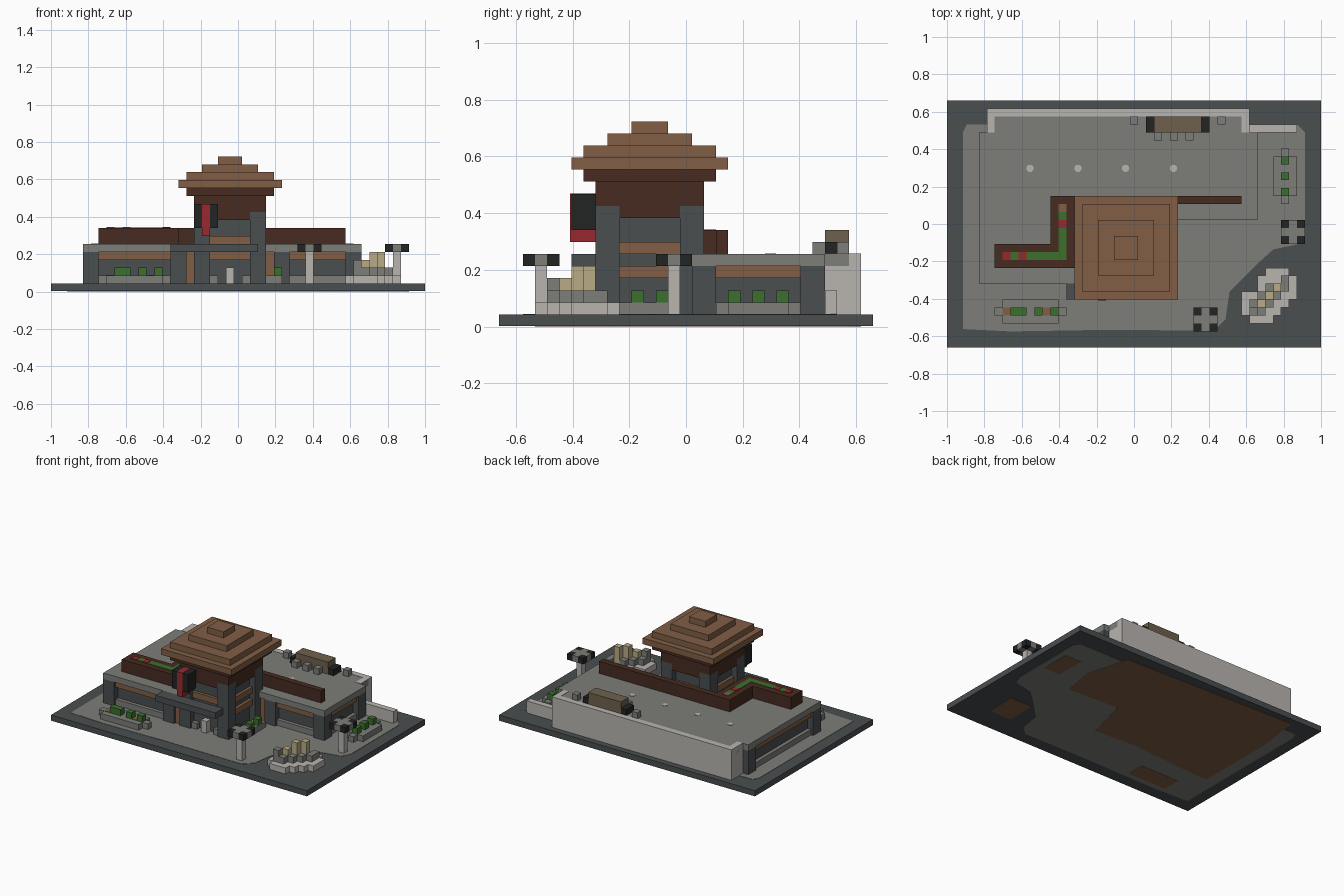
import bpy
import bmesh
import math

old = bpy.data.objects.get("Cube")
if old:
    bpy.data.objects.remove(old, do_unlink=True)

V = 2 / 47                      # block size
OX, OY = -1.0, -31 * V / 2      # grid corner


def material(name, hexa):
    """Flat colour from an sRGB hex string."""
    srgb = [int(hexa[i:i + 2], 16) / 255 for i in (0, 2, 4)]
    lin = [c / 12.92 if c < 0.04 else ((c + 0.055) / 1.055) ** 2.4 for c in srgb]
    m = bpy.data.materials.new(name)
    m.use_nodes = True
    m.diffuse_color = (*lin, 1)
    m.node_tree.nodes["Principled BSDF"].inputs["Base Color"].default_value = (*lin, 1)
    return m


DARK = material("dark stone", "4a4e50")
GREY = material("mid grey stone", "7d7e79")
PALE = material("pale stone", "b9b5b0")
WOOD = material("dark wood", "472b21")
BROWN = material("warm brown", "815e45")
BLACK = material("black", "222323")
RED = material("red", "98292f")
GREEN = material("leaf green", "3b702c")
SAND = material("sand", "b9ab86")
OLIVE = material("olive brown", "6e614c")


def finish(name, bm, mat):
    me = bpy.data.meshes.new(name)
    bm.normal_update()
    bm.to_mesh(me)
    bm.free()
    me.materials.append(mat)
    ob = bpy.data.objects.new(name, me)
    bpy.context.collection.objects.link(ob)
    return ob


def blocks(name, mat, *boxes):
    """Boxes given as grid ranges: x0, x1, y0, y1, z0, z1."""
    bm = bmesh.new()
    for x0, x1, y0, y1, z0, z1 in boxes:
        cube = bmesh.ops.create_cube(bm, size=1)["verts"]
        bmesh.ops.scale(bm, vec=((x1 - x0) * V, (y1 - y0) * V, (z1 - z0) * V), verts=cube)
        bmesh.ops.translate(bm, verts=cube, vec=(
            OX + (x0 + x1) / 2 * V, OY + (y0 + y1) / 2 * V, (z0 + z1) / 2 * V))
    return finish(name, bm, mat)


def cells(name, mat, spots, z0, z1):
    return blocks(name, mat, *[(x, x + 1, y, y + 1, z0, z1) for x, y in spots])


def plate(name, mat, outline, z0, z1):
    """Thin slab from an outline on the grid."""
    bm = bmesh.new()
    face = bm.faces.new([bm.verts.new((OX + x * V, OY + y * V, z0 * V)) for x, y in outline])
    top = bmesh.ops.extrude_face_region(bm, geom=[face])["geom"]
    bmesh.ops.translate(bm, vec=(0, 0, (z1 - z0) * V),
                        verts=[g for g in top if isinstance(g, bmesh.types.BMVert)])
    bmesh.ops.recalc_face_normals(bm, faces=bm.faces)
    return finish(name, bm, mat)


# Ground slab, paving and the inlays on its underside
blocks("ground_slab", DARK, (0, 47, 0, 31, 0.06, 1))
paving = [(2, 2.3), (8, 2), (20, 2.2), (33.5, 2.1), (35, 3.5), (35.5, 7), (39, 10.5),
          (41, 12.3), (44.3, 13), (45, 14.5), (45, 27), (44, 28), (2.5, 28), (2, 27)]
plate("paving", GREY, paving, 1, 1.05)
plate("underside_paving", GREY, paving, 0.03, 0.1)
plate("underside_soil", BROWN, [(4, 9), (9, 9.3), (19, 10), (26, 9.5), (28, 17), (37, 16.5),
                                (38, 22), (36, 29), (5, 30), (4, 23)], 0, 0.1)
blocks("underside_beds", BROWN, (7, 14, 3, 6, 0, 0.1), (41, 44, 19, 24, 0, 0.1),
       (38, 42, 4, 9, 0, 0.1))

# Wings: recessed walls, pillars, lintels, sills and roof
blocks("wing_walls", DARK, (5, 18, 9, 27, 1, 5), (18, 27, 17, 27, 1, 5),
       (27, 38, 17, 27, 1, 5), (6, 37, 27, 29, 1, 5))
blocks("wing_pillars", DARK, *[(x, x + 2, y, y + 2, 1, 5) for x, y in (
    (4, 8), (15, 8), (4, 25), (28, 16), (37, 16), (37, 25))])
windows = [(6, 15, 8.4, 9), (4.4, 5, 10, 25), (30, 37, 16.4, 17), (38, 38.6, 18, 25)]
blocks("window_lintels", BROWN, *[(*w, 4, 5) for w in windows])
blocks("window_sills", GREY, *[(*w, 1, 2) for w in windows])
blocks("brown_posts", BROWN, (17, 18, 8.4, 9, 1, 5), (27, 28, 16.4, 17, 1, 5))
blocks("wing_roof", GREY, (4, 18, 8, 16, 5, 6), (4, 39, 16, 27, 5, 6), (5, 38, 27, 29, 5, 6))

# Rear wall with returns and the low side wall
blocks("rear_wall", PALE, (5, 38, 29, 30, 1, 6.05), (5, 6, 27, 29, 1, 6.05),
       (37, 38, 27, 29, 1, 6.05))
blocks("low_wall", PALE, (38, 44, 27, 28, 1, 3))

# Tower
blocks("tower_core", DARK, (19, 26, 9, 16, 1, 9))
blocks("tower_pillars", DARK, *[(x, x + 2, y, y + 2, 1, 10) for x in (18, 25) for y in (8, 15)])
blocks("tower_bands", BROWN, *[b for z in (4, 6) for b in (
    (20, 25, 8.5, 16.5, z, z + 1), (18.5, 26.5, 10, 15, z, z + 1))])
blocks("tower_upper_walls", WOOD, (18, 27, 8, 17, 10, 12), (17, 28, 7, 18, 12, 13),
       (20, 25, 8, 17, 9, 10), (18, 27, 10, 15, 9, 10))
blocks("tower_roof", BROWN, *[(16 + a, 29 - a, 6 + a, 19 - a, 13 + n, 14 + n)
                              for n, a in enumerate((0, 1, 3, 5))])
blocks("porch_roof", DARK, (15, 26, 6, 8, 5, 6))
blocks("door_post", PALE, (22, 23, 8, 9, 1, 3))
blocks("door_steps", GREY, (20, 21, 8.3, 9, 1, 2), (24, 25, 8.3, 9, 1, 2))

# Hanging sign
blocks("sign_box", BLACK, (18, 21, 6, 8, 8, 11))
blocks("sign_banner", RED, (19, 20, 5.9, 8, 7, 11.03))

# Roof planter and parapet
blocks("roof_parapet", WOOD, (13, 37, 18, 19, 6, 8), (13, 16, 10, 18, 6, 8), (6, 13, 10, 13, 6, 8))
blocks("roof_hedge", GREEN, (14, 15, 11, 17, 8, 8.06), (7, 14, 11, 12, 8, 8.06))
cells("roof_flowers", RED, [(7, 11), (9, 11), (14, 15)], 8, 8.12)
cells("roof_soil", BROWN, [(14, 17)], 8, 8.06)

# Round roof lights
for n in range(4):
    ring = [math.tau * (k + 0.5) / 8 for k in range(8)]
    plate(f"roof_light_{n + 1}", PALE,
          [(10.45 + 6 * n + 0.48 * math.cos(a), 22.5 + 0.48 * math.sin(a)) for a in ring], 6, 6.06)

# Roof table with stools
blocks("table", OLIVE, (26, 32, 27, 29, 6, 8))
blocks("table_ends", BLACK, (25, 26, 27, 29, 6, 7), (32, 33, 27, 29, 6, 7))
cells("stools", GREY, [(26, 26), (28, 26), (30, 26), (23, 28), (34, 28)], 6, 7)

# Ground planters
blocks("planters", GREY, (7, 14, 3, 6, 1, 2), (6, 15, 4, 5, 1, 2), (41, 44, 19, 24, 1, 2),
       (42, 43, 18, 25, 1, 2), (27, 29, 10, 15, 1, 2))
cells("shrubs", GREEN, [(8, 4), (9, 4), (11, 4), (13, 4), (42, 19), (42, 21), (42, 23),
                        (28, 11), (28, 13)], 2, 3)
cells("planter_soil", BROWN, [(12, 4), (7, 4)], 2, 2.06)

# Lamp posts
for side, x, y in (("front", 32, 3), ("side", 43, 14)):
    cells(side + "_lamp_post", PALE, [(x, y)], 1, 5)
    cells(side + "_lamp_arms", GREY, [(x, y), (x - 1, y), (x + 1, y), (x, y - 1), (x, y + 1)], 5, 6)
    cells(side + "_lamp_heads", BLACK, [(x + a, y + b) for a in (-1, 1) for b in (-1, 1)], 5, 6)

# Rock garden
spans = [(38, 41), (37, 42), (37, 43), (37, 44), (39, 44), (39, 44), (40, 43)]
blocks("rock_base", PALE, *[(a, b, 3 + n, 4 + n, 1, 2) for n, (a, b) in enumerate(spans)])
cells("rock_steps", GREY, [(39, 4), (38, 5), (40, 5), (39, 6), (41, 6), (40, 7), (42, 7), (42, 8)], 2, 3)
cells("grey_rock", GREY, [(38, 4)], 2, 4)
cells("low_sand_rock", SAND, [(39, 5)], 2, 4)
cells("tall_sand_rocks", SAND, [(40, 6), (41, 7)], 2, 5)
